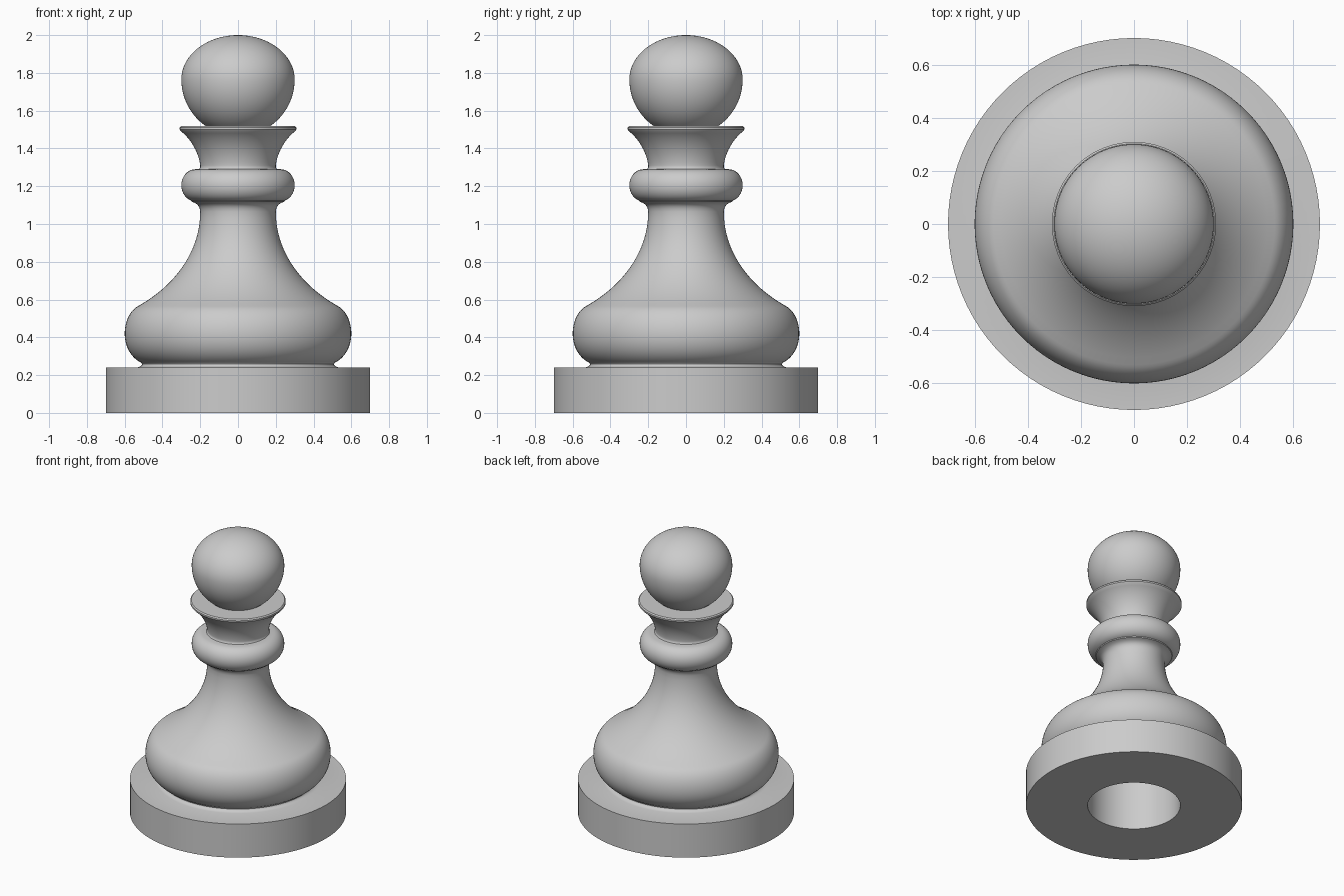
import bpy, bmesh, math

if "Cube" in bpy.data.objects:
    bpy.data.objects.remove(bpy.data.objects["Cube"])

SEGMENTS = 96


def bezier(p0, p1, p2, p3, n=12):
    """Points along a cubic curve in (radius, height), start point included."""
    pts = []
    for i in range(n + 1):
        t = i / n
        s = 1 - t
        pts.append(tuple(s**3 * a + 3 * s * s * t * b + 3 * s * t * t * c + t**3 * d
                         for a, b, c, d in zip(p0, p1, p2, p3)))
    return pts


def arc(r, z, rx, rz, start, end, n=12):
    """Elliptical arc around (r, z), angles in degrees."""
    return [(r + rx * math.cos(math.radians(start + (end - start) * i / n)),
             z + rz * math.sin(math.radians(start + (end - start) * i / n)))
            for i in range(n + 1)]


def lathe(name, profile):
    """Revolve a profile around z into one watertight smooth object."""
    bm = bmesh.new()
    verts = [bm.verts.new((max(r, 0), 0, z)) for r, z in profile]
    edges = [bm.edges.new(pair) for pair in zip(verts, verts[1:])]
    bmesh.ops.spin(bm, geom=verts + edges, cent=(0, 0, 0), axis=(0, 0, 1),
                   angle=math.tau, steps=SEGMENTS, use_duplicate=False)
    bmesh.ops.remove_doubles(bm, verts=bm.verts[:], dist=0.0003)
    bmesh.ops.recalc_face_normals(bm, faces=bm.faces[:])
    mesh = bpy.data.meshes.new(name)
    bm.to_mesh(mesh)
    bm.free()
    obj = bpy.data.objects.new(name, mesh)
    bpy.context.collection.objects.link(obj)
    bpy.ops.object.select_all(action='DESELECT')
    obj.select_set(True)
    bpy.context.view_layer.objects.active = obj
    bpy.ops.object.shade_smooth_by_angle(angle=math.radians(32))
    return obj


# Hollow underside and round base
profile = [(0, 0.5), (0.3, 0.5), (0.3, 0), (0.7, 0), (0.7, 0.24), (0.535, 0.24)]
# Small fillet, then the wide bulge
profile += bezier((0.525, 0.243), (0.505, 0.25), (0.505, 0.26), (0.515, 0.267), 5)
profile += bezier((0.525, 0.272), (0.575, 0.305), (0.6, 0.36), (0.6, 0.42))
profile += bezier((0.6, 0.42), (0.6, 0.48), (0.575, 0.54), (0.53, 0.565))
# Concave neck
profile += bezier((0.53, 0.565), (0.34, 0.67), (0.2, 0.85), (0.2, 1.065), 20)
# Rounded ring with a fillet underneath
profile += bezier((0.2, 1.065), (0.203, 1.1), (0.22, 1.11), (0.245, 1.118), 6)
profile += arc(0.225, 1.205, 0.075, 0.085, -72, 90, 18)
profile += [(0.205, 1.292), (0.2, 1.3)]
# Flared collar with thin rim and flat top
profile += bezier((0.2, 1.31), (0.208, 1.38), (0.25, 1.45), (0.303, 1.492))
profile += [(0.309, 1.5), (0.309, 1.51), (0.302, 1.518)]
# Head: round below, slightly flattened above
profile += arc(0, 1.765, 0.3, 0.3, -55.4, 0, 14)
profile += arc(0, 1.765, 0.3, 0.235, 0, 90, 22)

lathe("game_piece_body", profile)
